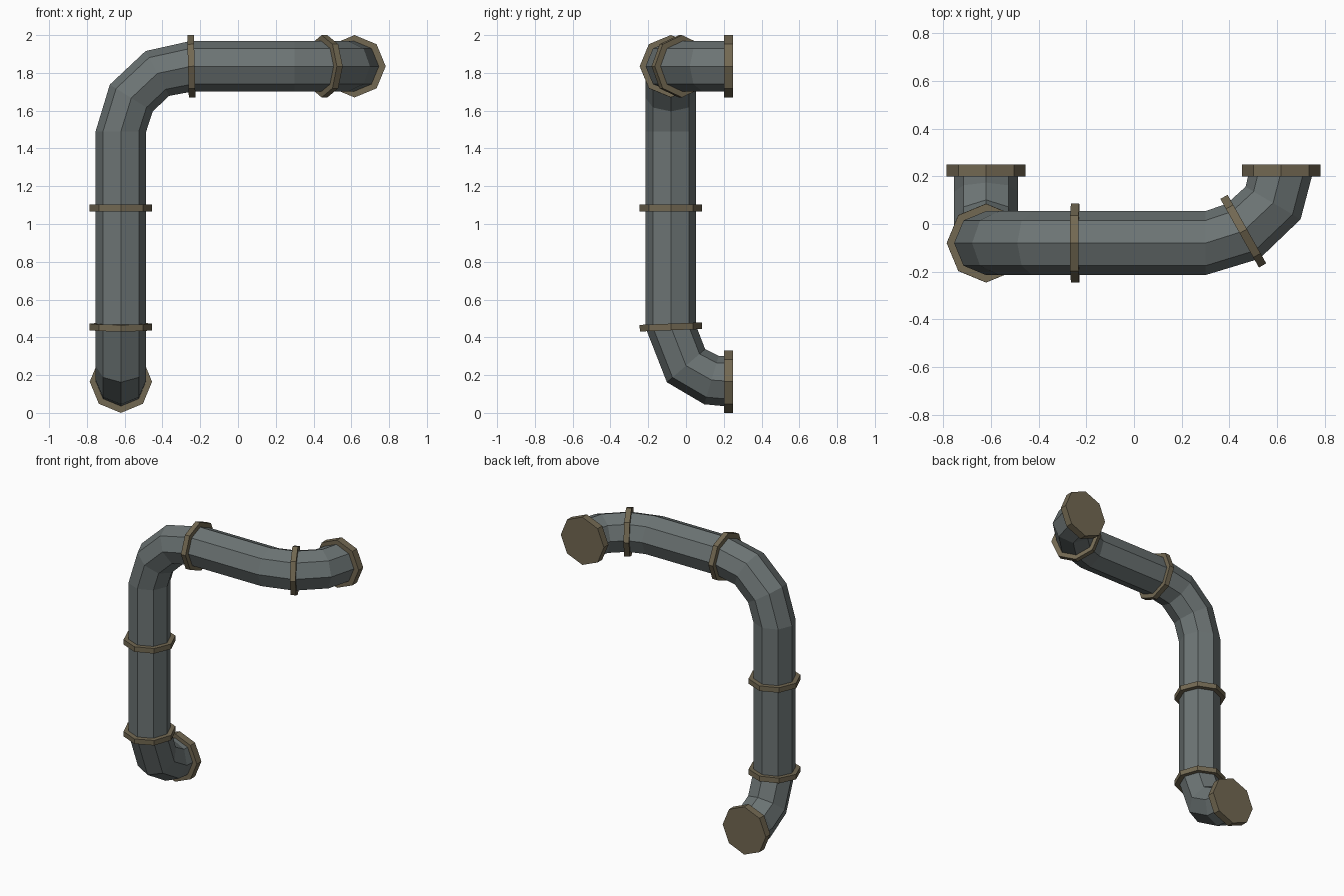
import bpy, bmesh, math
from mathutils import Vector

if "Cube" in bpy.data.objects:
    bpy.data.objects.remove(bpy.data.objects["Cube"])

SIDES = 8


def material(name, color):
    m = bpy.data.materials.new(name)
    m.diffuse_color = color
    m.use_nodes = True
    m.node_tree.nodes["Principled BSDF"].inputs["Base Color"].default_value = m.diffuse_color
    return m


STEEL = material("dark_steel", (0.15, 0.175, 0.175, 1))
BRASS = material("dull_brass", (0.17, 0.14, 0.085, 1))


def tube(name, sections, radius, mat):
    """Loft an octagon through (centre, tangent) sections, flat capped."""
    bm = bmesh.new()
    loops = []
    prev = sections[0][1].normalized()
    # start frame with corners on the world axes
    side = Vector((0, 0, 1)) if abs(prev.z) < 0.5 else Vector((1, 0, 0))
    side = (side - prev * side.dot(prev)).normalized()
    for centre, tangent in sections:
        t = tangent.normalized()
        side = prev.rotation_difference(t) @ side
        other = t.cross(side)
        loops.append([bm.verts.new(centre + radius * (math.cos(a) * side + math.sin(a) * other))
                      for a in (2 * math.pi * i / SIDES for i in range(SIDES))])
        prev = t
    for a, b in zip(loops, loops[1:]):
        for i in range(SIDES):
            j = (i + 1) % SIDES
            bm.faces.new((a[i], a[j], b[j], b[i]))
    bm.faces.new(loops[0][::-1])
    bm.faces.new(loops[-1])
    bmesh.ops.recalc_face_normals(bm, faces=bm.faces)
    me = bpy.data.meshes.new(name)
    bm.to_mesh(me)
    bm.free()
    me.materials.append(mat)
    ob = bpy.data.objects.new(name, me)
    bpy.context.collection.objects.link(ob)
    return ob


def collar(name, centre, axis, thickness):
    c, d = Vector(centre), Vector(axis).normalized()
    h = d * thickness / 2
    tube(name, [(c - h, d), (c + h, d)], 0.165, BRASS)


# Pipe: wall, elbow up, riser, elbow across, run, elbow back to wall
path = [Vector(p) for p in (
    (-0.62, 0.22, 0.168), (-0.62, 0.135, 0.174), (-0.62, 0.0, 0.25), (-0.62, -0.08, 0.455),
    (-0.62, -0.08, 1.085), (-0.62, -0.08, 1.49), (-0.565, -0.08, 1.667),
    (-0.427, -0.08, 1.797), (-0.247, -0.08, 1.835), (0.3, -0.08, 1.835),
    (0.458, -0.03, 1.835), (0.583, 0.088, 1.835), (0.617, 0.22, 1.835))]
dirs = [(b - a).normalized() for a, b in zip(path, path[1:])]
tangents = [a + b for a, b in zip(dirs, dirs[1:])]
tangents = [Vector((0, -1, 0))] + tangents + [Vector((0, 1, 0))]
# straight-run ends stay square to the run
tangents[3] = Vector((0, -0.04, 1))
tangents[5] = Vector((0, 0, 1))
tangents[8] = Vector((1, 0, 0.025))
tangents[9] = Vector((1, 0, 0))
tube("pipe", list(zip(path, tangents)), 0.134, STEEL)

# Joint collars
collar("lower_collar", path[3], tangents[3], 0.035)
collar("middle_collar", path[4], (0, 0, 1), 0.035)
collar("upper_collar", path[8], tangents[8], 0.035)
collar("side_collar", path[10], (0.87, 0.49, 0), 0.035)

# Wall flanges
collar("bottom_flange", (-0.62, 0.225, 0.165), (0, 1, 0), 0.05)
collar("top_flange", (0.617, 0.225, 1.835), (0, 1, 0), 0.05)
